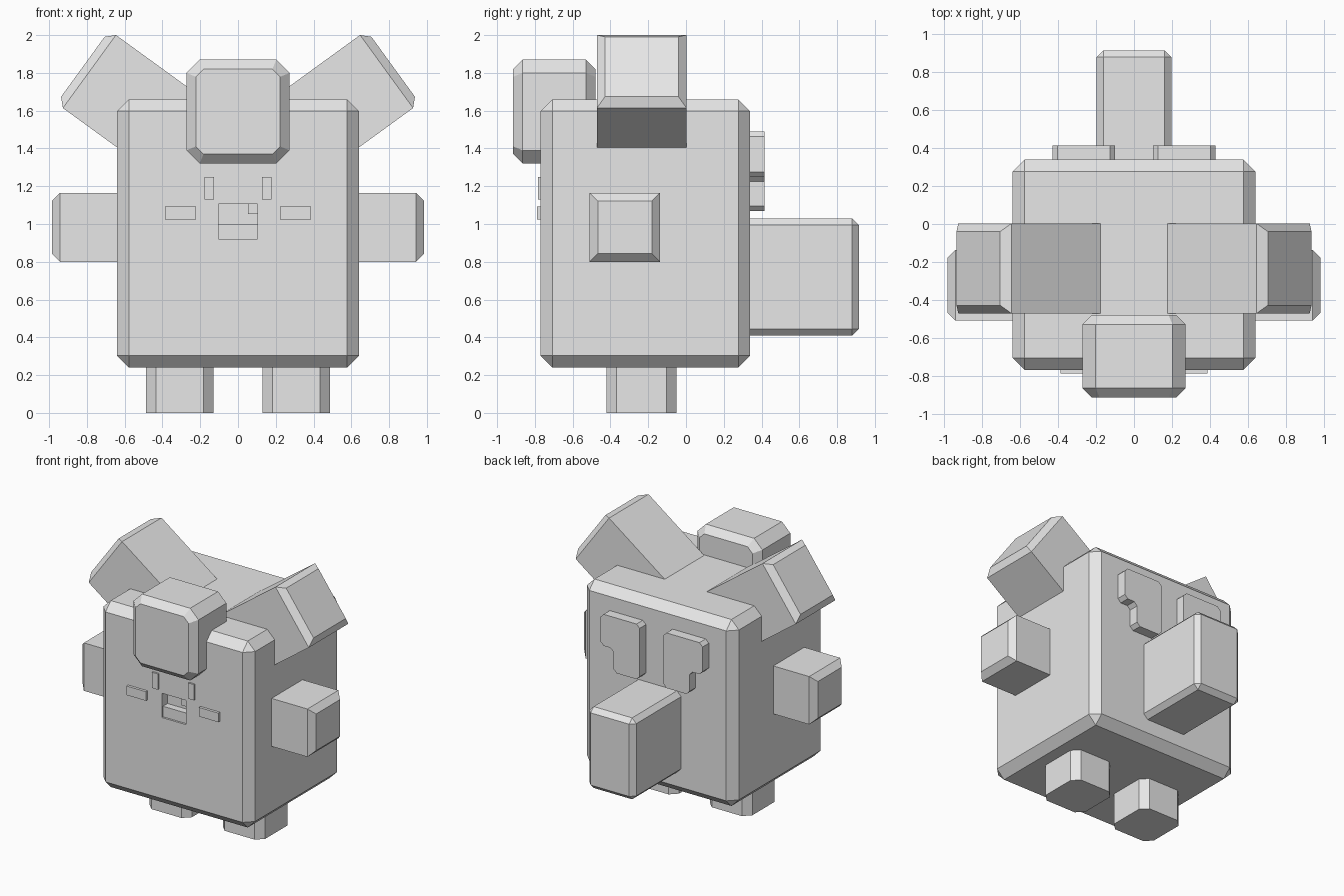
import bpy, bmesh, math
from mathutils import Matrix

if "Cube" in bpy.data.objects:
    bpy.data.objects.remove(bpy.data.objects["Cube"], do_unlink=True)

grey = bpy.data.materials.new("plain_grey")
grey.use_nodes = True
grey.diffuse_color = (0.8, 0.8, 0.8, 1)
grey.node_tree.nodes["Principled BSDF"].inputs["Base Color"].default_value = (0.8, 0.8, 0.8, 1)


def finish(name, bm):
    bmesh.ops.recalc_face_normals(bm, faces=bm.faces)
    mesh = bpy.data.meshes.new(name)
    bm.to_mesh(mesh)
    bm.free()
    mesh.materials.append(grey)
    obj = bpy.data.objects.new(name, mesh)
    bpy.context.collection.objects.link(obj)
    return obj


def bevel(bm, width, rule):
    edges = [e for e in bm.edges if rule(e)]
    bmesh.ops.bevel(bm, geom=edges, offset=width, segments=1, affect='EDGES', profile=0.5)


def along(axis):
    return lambda e: abs((e.verts[0].co - e.verts[1].co).normalized()[axis]) > 0.99


def rim(axis, level):
    return lambda e: all(abs(v.co[axis] - level) < 0.001 for v in e.verts)


def block(name, low, high, bevels=(), tilt=None):
    """Box between two corners, chamfered by (width, edge rule) pairs, then moved."""
    bm = bmesh.new()
    bmesh.ops.create_cube(bm, size=1)
    for v in bm.verts:
        v.co = [low[i] if v.co[i] < 0 else high[i] for i in range(3)]
    for width, rule in bevels:
        bevel(bm, width, rule)
    if tilt:
        bm.transform(tilt)
    return finish(name, bm)


every = lambda e: True

# Body with a mouth opening
body = block("body", (-0.64, -0.77, 0.24), (0.64, 0.34, 1.66), [(0.063, every)])
cutter = block("mouth_cutter", (-0.103, -0.9, 0.92), (0.103, -0.7, 1.105))
cut = body.modifiers.new("mouth_opening", 'BOOLEAN')
cut.object = cutter
cut.solver = 'EXACT'
bpy.context.view_layer.objects.active = body
bpy.ops.object.modifier_apply(modifier=cut.name)
bpy.data.objects.remove(cutter, do_unlink=True)
block("tongue", (-0.103, -0.755, 0.92), (0.103, -0.69, 1.0))
block("tooth", (0.052, -0.76, 1.052), (0.103, -0.69, 1.105))

# Forelock block with cut corners and chamfered rims
block("forelock", (-0.273, -0.915, 1.32), (0.273, -0.48, 1.87),
      [(0.07, along(1)), (0.05, lambda e: rim(1, -0.915)(e) or rim(1, -0.48)(e))])

# Tail
block("tail", (-0.197, 0.2, 0.41), (0.197, 0.915, 1.03), [(0.035, every)])

for side, label in ((1, "left"), (-1, "right")):
    mirror = Matrix.Diagonal((side, 1, 1, 1))

    # Ear: a tilted box with only its outer end chamfered
    lean = Matrix.Translation((0.785, 0, 1.806)) @ Matrix.Rotation(math.radians(-36), 4, 'Y')
    block(label + "_ear", (-0.65, -0.472, -0.239), (0.045, 0.003, 0.239),
          [(0.043, rim(0, 0.045))], mirror @ lean)

    # Arm
    block(label + "_arm", (0.5, -0.51, 0.8), (0.985, -0.137, 1.165),
          [(0.043, rim(0, 0.985))], mirror)

    # Foot
    block(label + "_foot", (0.13, -0.42, 0), (0.487, -0.05, 0.3), [(0.052, along(2))], mirror)

    # Face details
    block(label + "_eye", (0.127, -0.783, 1.13), (0.177, -0.75, 1.25), (), mirror)
    block(label + "_cheek", (0.223, -0.79, 1.023), (0.387, -0.75, 1.092), (), mirror)

    # Stepped patch on the back, its outline extruded and its corners cut
    outline = [(0.1, 1.07), (0.32, 1.07), (0.32, 1.25), (0.43, 1.25), (0.43, 1.49), (0.1, 1.49)]
    bm = bmesh.new()
    face = bm.faces.new([bm.verts.new((x, 0.3, z)) for x, z in outline])
    grown = bmesh.ops.extrude_face_region(bm, geom=[face])["geom"]
    for v in grown:
        if isinstance(v, bmesh.types.BMVert):
            v.co.y = 0.415
    bevel(bm, 0.026, along(1))
    bm.transform(mirror)
    finish(label + "_back_patch", bm)
